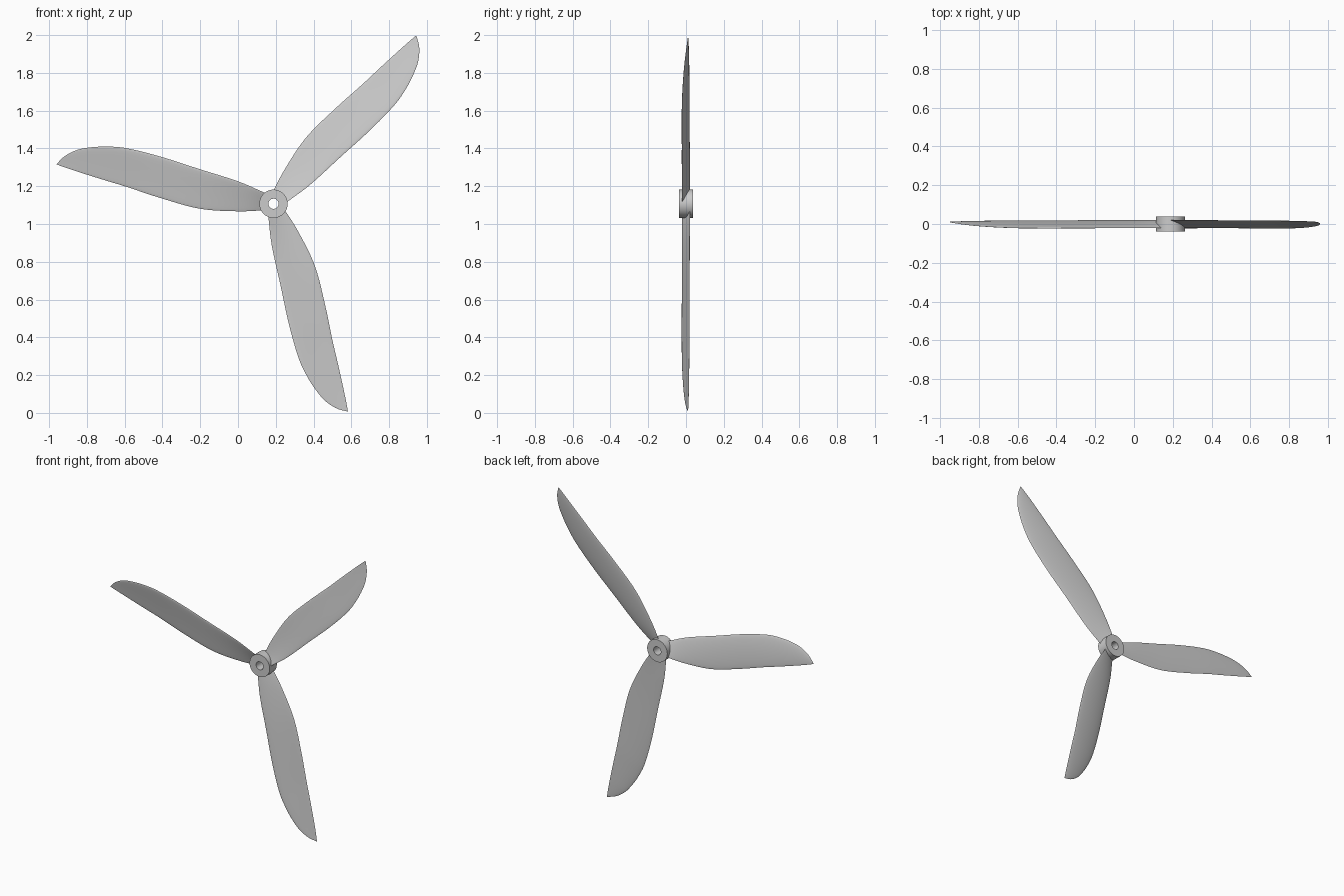
import bpy, bmesh, math
from mathutils import Matrix, Vector

if "Cube" in bpy.data.objects:
    bpy.data.objects.remove(bpy.data.objects["Cube"])

HUB = Vector((0.188, 0.0, 1.107))

# Blade stations: radius, low edge, high edge, low edge y, high edge y
STATIONS = [
    (0.046, -0.034, 0.058, 0.020, -0.020),
    (0.180, -0.040, 0.116, 0.020, -0.021),
    (0.390, -0.026, 0.183, 0.019, -0.021),
    (0.603, 0.032, 0.251, 0.018, -0.022),
    (0.788, 0.093, 0.296, 0.018, -0.021),
    (0.894, 0.125, 0.303, 0.017, -0.017),
    (0.974, 0.150, 0.298, 0.016, -0.012),
    (1.040, 0.171, 0.285, 0.015, -0.006),
    (1.106, 0.193, 0.252, 0.013, 0.003),
    (1.148, 0.208, 0.211, 0.011, 0.011),
]


def station(u):
    """Smooth Hermite interpolation between stations."""
    s = STATIONS
    n = len(s)
    i = max(k for k in range(n - 1) if s[k][0] <= u + 1e-9)
    h = s[i + 1][0] - s[i][0]
    t = (u - s[i][0]) / h

    def slope(k, c):
        a, b = max(k - 1, 0), min(k + 1, n - 1)
        return (s[b][c] - s[a][c]) / (s[b][0] - s[a][0])

    return [(2*t**3 - 3*t**2 + 1) * s[i][c] + (t**3 - 2*t**2 + t) * h * slope(i, c)
            + (3*t**2 - 2*t**3) * s[i + 1][c] + (t**3 - t**2) * h * slope(i + 1, c)
            for c in range(1, 5)]


def finish(name, bm):
    bmesh.ops.recalc_face_normals(bm, faces=bm.faces)
    me = bpy.data.meshes.new(name)
    bm.to_mesh(me)
    bm.free()
    ob = bpy.data.objects.new(name, me)
    bpy.context.collection.objects.link(ob)
    ob.location = HUB
    bpy.ops.object.select_all(action='DESELECT')
    ob.select_set(True)
    bpy.context.view_layer.objects.active = ob
    bpy.ops.object.shade_smooth_by_angle(angle=math.radians(40))
    return ob


def bridge(bm, rings, close):
    for a, b in zip(rings, rings[1:] + (rings[:1] if close else [])):
        for j in range(len(a)):
            k = (j + 1) % len(a)
            bm.faces.new((a[j], a[k], b[k], b[j]))


# Blade: twisted thin aerofoil sections lofted along the radius
def make_blade(name, angle):
    bm = bmesh.new()
    rings, steps, m = [], 48, 12
    u0, u1 = STATIONS[0][0], STATIONS[-1][0]
    for i in range(steps + 1):
        u = u0 + (u1 - u0) * math.sin(math.pi / 2 * i / steps)
        lo, hi, ylo, yhi = station(u)
        chord = hi - lo
        ring = []
        for j in range(2 * m):
            a = math.pi * j / m
            t = (1 - math.cos(a)) / 2
            camber = 0.02 * chord * 4 * t * (1 - t)
            thick = 0.035 * chord * math.sin(a) * (0.6 + 0.4 * t)
            y = ylo + (yhi - ylo) * t + camber + thick
            ring.append(bm.verts.new((-u, y, lo + chord * t)))
        rings.append(ring)
    bridge(bm, rings, False)
    bm.faces.new(rings[0])
    bm.faces.new(rings[-1])
    bmesh.ops.transform(bm, matrix=Matrix.Rotation(angle, 4, 'Y'), verts=bm.verts)
    return finish(name, bm)


for k in range(3):
    make_blade("blade_%d" % (k + 1), k * 2 * math.pi / 3)

# Hub: short tube with a shaft hole
bm = bmesh.new()
rings = []
for i in range(64):
    a = 2 * math.pi * i / 64
    rings.append([bm.verts.new((r * math.cos(a), y, r * math.sin(a)))
                  for r, y in ((0.027, -0.038), (0.075, -0.038),
                               (0.075, 0.038), (0.027, 0.038))])
bridge(bm, rings, True)
finish("hub", bm)
